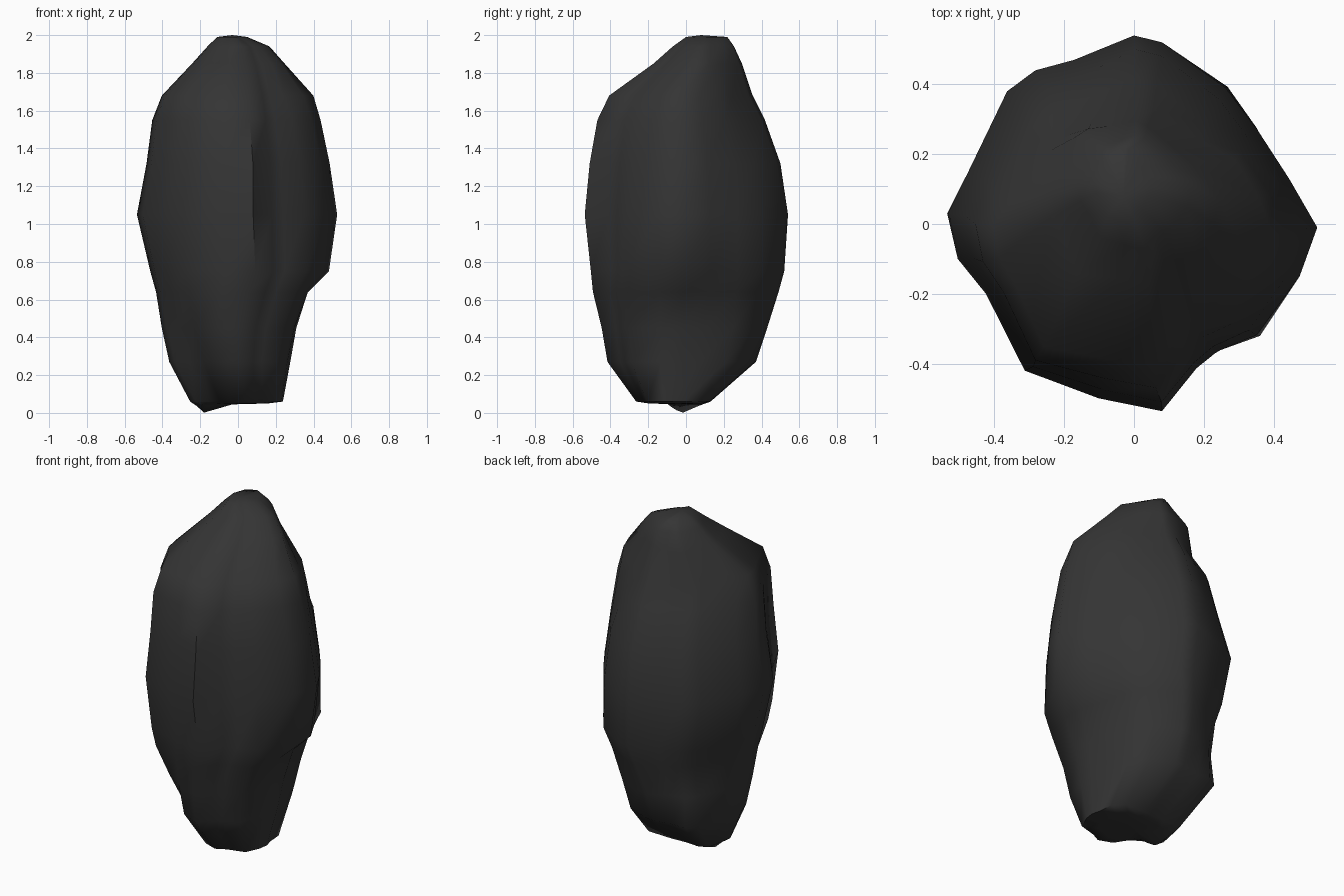
import bpy
import bmesh
import math
from mathutils import Vector

cube = bpy.data.objects.get("Cube")
if cube:
    bpy.data.objects.remove(cube, do_unlink=True)

# Dark stone colour
stone = bpy.data.materials.new("dark_stone")
stone.use_nodes = True
colour = (0.035, 0.035, 0.035, 1)
stone.diffuse_color = colour
shader = stone.node_tree.nodes["Principled BSDF"]
shader.inputs["Base Color"].default_value = colour
shader.inputs["Roughness"].default_value = 0.9

# Widest cross-section of the boulder, counter-clockwise from +x
section = [(.52, -.01), (.44, .13), (.35, .27), (.26, .39), (.08, .52), (0, .54),
           (-.17, .47), (-.28, .44), (-.36, .38), (-.47, .15), (-.53, .03),
           (-.5, -.1), (-.42, -.2), (-.31, -.42), (-.1, -.5), (.08, -.54),
           (.18, -.42), (.24, -.37), (.35, -.32), (.47, -.15)]

# Height, (left, right, front, back edges),
# corner fullness (back +x, back -x, front -x, front +x)
rings = [(.06, (-.25, .24, -.26, .13), (1.4, 1.28, .6, 1.22)),
         (.27, (-.36, .28, -.41, .37), (1.2, 1.2, .72, 1.16)),
         (.45, (-.40, .32, -.44, .43), (1.18, 1, .9, 1.17)),
         (.64, (-.43, .41, -.49, .49), (1.1, .97, 1.03, 1.14)),
         (.75, (-.46, .50, -.51, .52), (1.05, 1, 1.05, 1.08)),
         (1.05, (-.53, .53, -.54, .54), (1, 1, 1, 1)),
         (1.32, (-.48, .49, -.51, .5), (1, .95, 1.03, 1)),
         (1.55, (-.45, .44, -.47, .42), (1.03, .95, 1.06, .98)),
         (1.68, (-.40, .40, -.41, .36), (1.06, .87, 1.1, .9)),
         (1.85, (-.24, .25, -.17, .31), (1.05, 1.05, 1.15, 1.05)),
         (1.94, (-.16, .17, -.07, .26), (1, 1, 1.05, 1)),
         (1.99, (-.11, .05, .0, .22), (1, 1, 1.05, 1))]

# Worn hollows and one knob: centre, radius, depth inward
dents = [(Vector((.25, .28, 1.6)), .17, .04),
         (Vector((.33, .17, 1.62)), .13, -.055),
         (Vector((.12, .26, 1.8)), .13, .04),
         (Vector((.38, .03, .64)), .16, .04),
         (Vector((.2, -.44, .85)), .2, .02)]


def ring_point(x, y, ring):
    """Fit one section point into the extents and corners of a ring."""
    z, (left, right, front, back), corners = ring
    x, y = x / .525, y / .54
    angle = math.atan2(y, x) % math.tau
    quadrant = int(angle // (math.pi / 2))
    fullness = 1 + (corners[quadrant] - 1) * math.sin(2 * angle) ** 2
    x, y = x * fullness, y * fullness
    p = Vector(((left + right + x * (right - left)) / 2,
                (front + back + y * (back - front)) / 2, z))
    outward = Vector((p.x, p.y, 0)).normalized()
    for centre, radius, depth in dents:
        p -= outward * depth * math.exp(-((p - centre).length / radius) ** 2)
    return p


# Boulder lofted through its rings
bm = bmesh.new()
loops = [[bm.verts.new(ring_point(x, y, r)) for x, y in section] for r in rings]
count = len(section)
for low, high in zip(loops, loops[1:]):
    for i in range(count):
        j = (i + 1) % count
        bm.faces.new((low[i], low[j], high[j], high[i]))

# Underside with one low foot near its left edge
sole = []
for v in loops[0]:
    p = v.co.lerp(Vector((-.03, -.04, .045)), .3)
    p.z = .05 - .05 * math.exp(-((p - Vector((-.19, -.01, p.z))).length / .07) ** 2)
    sole.append(bm.verts.new(p))
middle = bm.verts.new((-.03, -.04, .045))
crown = bm.verts.new((-.03, .08, 2))
for i in range(count):
    j = (i + 1) % count
    bm.faces.new((loops[0][i], sole[i], sole[j], loops[0][j]))
    bm.faces.new((middle, sole[j], sole[i]))
    bm.faces.new((crown, loops[-1][i], loops[-1][j]))
bmesh.ops.recalc_face_normals(bm, faces=bm.faces)

mesh = bpy.data.meshes.new("boulder")
bm.to_mesh(mesh)
bm.free()
mesh.materials.append(stone)
boulder = bpy.data.objects.new("boulder", mesh)
bpy.context.collection.objects.link(boulder)
bpy.context.view_layer.objects.active = boulder
boulder.select_set(True)
bpy.ops.object.shade_smooth_by_angle(angle=math.radians(60))
